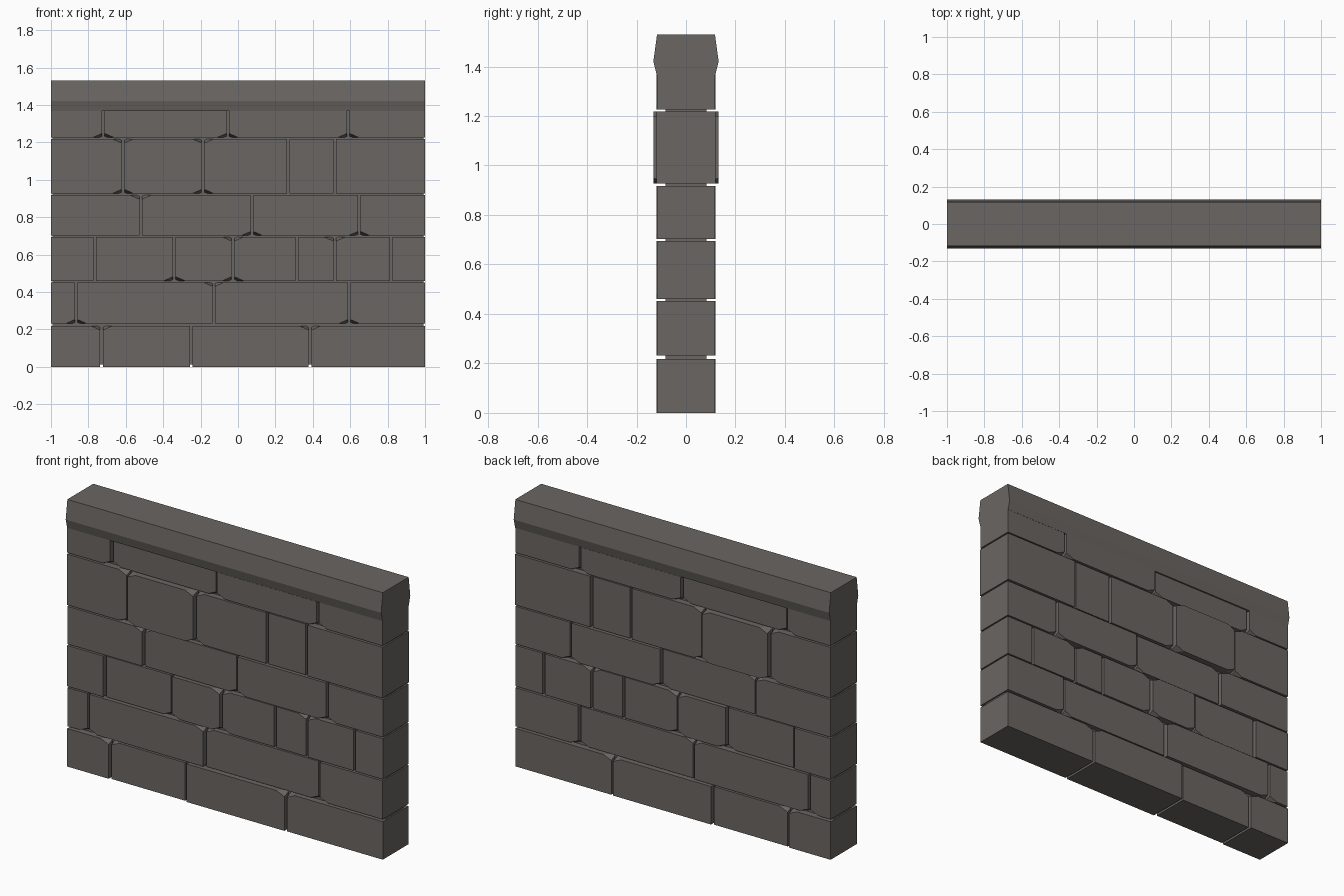
import bpy, bmesh

if "Cube" in bpy.data.objects:
    bpy.data.objects.remove(bpy.data.objects["Cube"])

stone_mat = bpy.data.materials.new("warm grey stone")
stone_mat.diffuse_color = (0.145, 0.133, 0.122, 1)
stone_mat.use_nodes = True
stone_mat.node_tree.nodes["Principled BSDF"].inputs["Base Color"].default_value = stone_mat.diffuse_color

CORE = 0.082      # half depth of the recessed core behind the joints
GAP = 0.007       # half width of a vertical joint
CUT = (0.05, 0.022)


def make_object(name, bm):
    bmesh.ops.recalc_face_normals(bm, faces=bm.faces)
    mesh = bpy.data.meshes.new(name)
    bm.to_mesh(mesh)
    bm.free()
    mesh.materials.append(stone_mat)
    obj = bpy.data.objects.new(name, mesh)
    bpy.context.collection.objects.link(obj)
    return obj


def loft(name, rings):
    """Join matching rings of points into a closed solid."""
    bm = bmesh.new()
    loops = [[bm.verts.new(p) for p in ring] for ring in rings]
    n = len(loops[0])
    for a, b in zip(loops, loops[1:]):
        for i in range(n):
            j = (i + 1) % n
            bm.faces.new((a[i], a[j], b[j], b[i]))
    bm.faces.new(loops[0])
    bm.faces.new(loops[-1])
    return make_object(name, bm)


def outline(x0, x1, z0, z1, cuts, k, y):
    """Rectangle in xz with some corners cut (bl, br, tr, tl)."""
    cx, cz = CUT[0] * k, CUT[1] * k
    pts = []
    for i, (x, z, sx, sz) in enumerate(((x0, z0, 1, 1), (x1, z0, -1, 1),
                                        (x1, z1, -1, -1), (x0, z1, 1, -1))):
        if cuts[i]:
            pair = [(x + sx * cx, y, z), (x, y, z + sz * cz)]
            pts += pair if i in (1, 3) else pair[::-1]
        else:
            pts.append((x, y, z))
    return pts


def stone(name, x0, x1, z0, z1, d, cuts):
    rings = [outline(x0, x1, z0, z1, cuts, k, y)
             for y, k in ((-d, 1), (-CORE, 0.3), (CORE, 0.3), (d, 1))]
    return loft(name, rings)


# Courses: bottom, top, joints (x, worn corners: t = top, b = bottom), half depths
courses = [
    (0.0, 0.218, [(-0.73, "t"), (-0.25, ""), (0.385, "t")],
     [0.119, 0.112, 0.12, 0.117]),
    (0.231, 0.452, [(-0.865, "b"), (-0.13, "t"), (0.595, "b")],
     [0.118, 0.12, 0.111, 0.118]),
    (0.46, 0.694, [(-0.765, ""), (-0.34, "b"), (-0.027, "tb"), (0.315, ""),
                   (0.517, "t"), (0.82, "")],
     [0.119, 0.11, 0.12, 0.112, 0.113, 0.116, 0.117]),
    (0.702, 0.918, [(-0.52, "t"), (0.075, "b"), (0.648, "b")],
     [0.118, 0.11, 0.12, 0.117]),
    (0.927, 1.218, [(-0.615, "tb"), (-0.187, "tb"), (0.268, ""), (0.517, "")],
     [0.12, 0.132, 0.118, 0.115, 0.12]),
    (1.226, 1.368, [(-0.72, "b"), (-0.055, "b"), (0.59, "b")],
     [0.119, 0.11, 0.12, 0.118]),
]

# Wall stones
for r, (z0, z1, joints, depths) in enumerate(courses, 1):
    ends = [(-1 - GAP, "")] + joints + [(1 + GAP, "")]
    for i, d in enumerate(depths):
        (xa, wa), (xb, wb) = ends[i], ends[i + 1]
        cuts = ["b" in wa, "b" in wb, "t" in wb, "t" in wa]
        stone(f"stone_course_{r}_{i + 1}", xa + GAP, xb - GAP, z0, z1, d, cuts)

# Mortar core seen inside the joints
loft("mortar_core", [outline(-0.992, 0.992, 0.012, 1.375, [False] * 4, 0, y)
                     for y in (-CORE, CORE)])

# Coping along the top
half = [(0.119, 1.368), (0.132, 1.42), (0.117, 1.53)]
profile = half + [(-y, z) for y, z in reversed(half)]
loft("coping", [[(x, y, z) for y, z in profile] for x in (-1, 1)])
